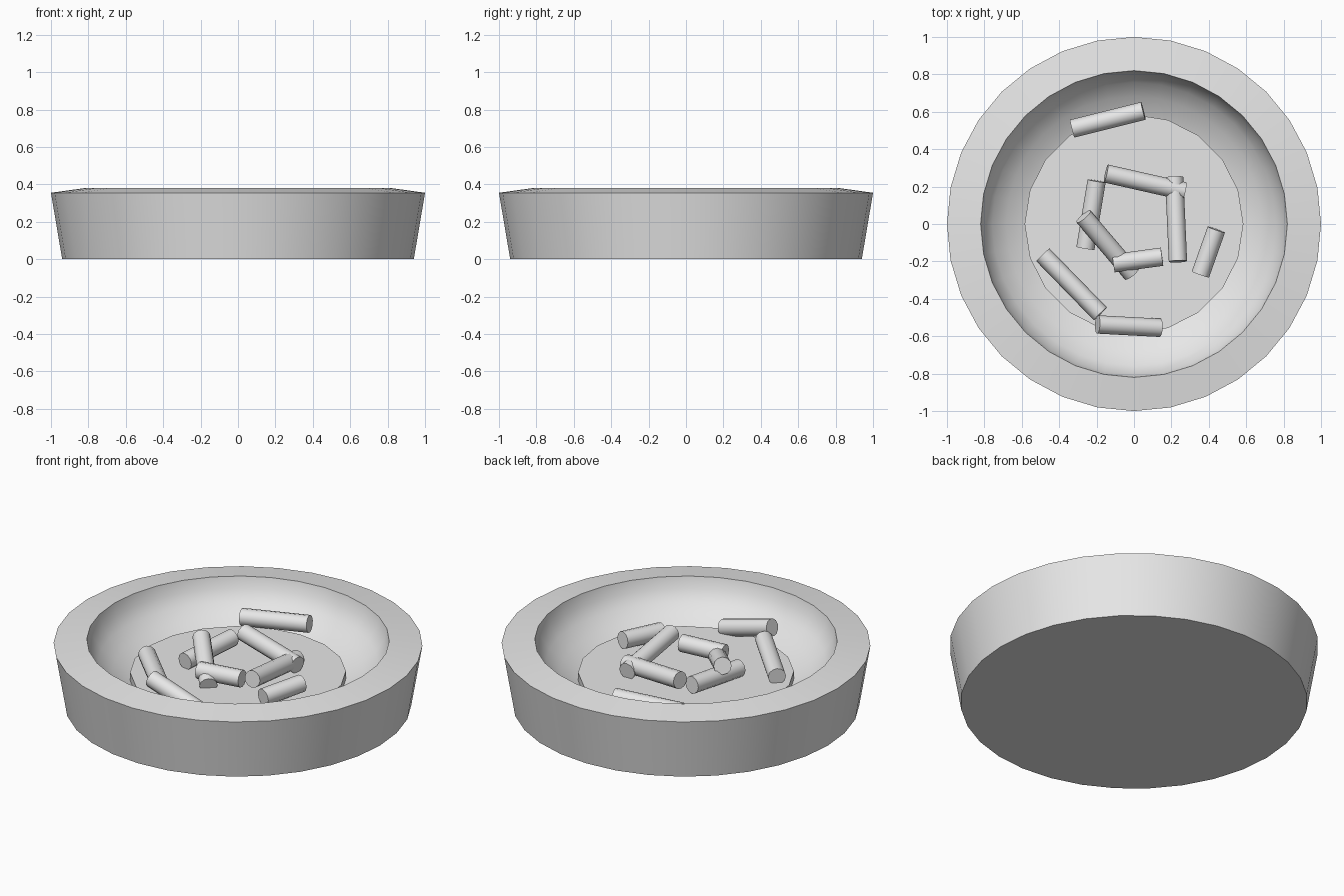
import bpy, bmesh, math
from mathutils import Vector

if "Cube" in bpy.data.objects:
    bpy.data.objects.remove(bpy.data.objects["Cube"])

grey = bpy.data.materials.new("light_grey")
grey.diffuse_color = (0.8, 0.8, 0.8, 1)
grey.use_nodes = True
grey.node_tree.nodes["Principled BSDF"].inputs["Base Color"].default_value = grey.diffuse_color


def finish(bm, name, angle=30):
    bmesh.ops.remove_doubles(bm, verts=bm.verts, dist=1e-5)
    bmesh.ops.recalc_face_normals(bm, faces=bm.faces)
    me = bpy.data.meshes.new(name)
    bm.to_mesh(me)
    bm.free()
    me.materials.append(grey)
    ob = bpy.data.objects.new(name, me)
    bpy.context.collection.objects.link(ob)
    bpy.ops.object.select_all(action='DESELECT')
    ob.select_set(True)
    bpy.context.view_layer.objects.active = ob
    bpy.ops.object.shade_smooth_by_angle(angle=math.radians(angle))
    return ob


def lathe(name, profile, sides):
    """Spin (radius, z) points into a closed solid."""
    bm = bmesh.new()
    vs = [bm.verts.new((r, 0, z)) for r, z in profile]
    es = [bm.edges.new(p) for p in zip(vs, vs[1:])]
    bmesh.ops.spin(bm, geom=vs + es, cent=(0, 0, 0), axis=(0, 0, 1),
                   angle=math.tau, steps=sides, use_merge=True)
    return finish(bm, name)


def stick(name, a, b, radius=0.049, sides=12):
    a, b = Vector(a), Vector(b)
    d = b - a
    bm = bmesh.new()
    bmesh.ops.create_cone(bm, cap_ends=True, segments=sides, radius1=radius,
                          radius2=radius, depth=d.length)
    bm.transform(d.to_track_quat('Z', 'Y').to_matrix().to_4x4())
    bmesh.ops.translate(bm, verts=bm.verts, vec=(a + b) / 2)
    return finish(bm, name, 40)


# Round dish: tapered outside, sloping rim, rounded hollow
hollow = [(0.82 * math.cos(t), 0.38 - 0.34 * math.sin(t))
          for t in (math.radians(90 * i / 8) for i in range(9))]
hollow[-1] = (0, 0.04)
lathe("dish", [(0, 0), (0.94, 0), (1.0, 0.355)] + hollow, 32)

# Raised floor disc inside the hollow
lathe("dish_floor", [(0, 0.07), (0.585, 0.07), (0.585, 0.19), (0, 0.19)], 20)

# Short round sticks scattered in the dish
ENDS = [
    ((-0.33, 0.51, 0.235), (0.05, 0.605, 0.258)),
    ((-0.15, 0.27, 0.282), (0.27, 0.175, 0.235)),
    ((0.215, 0.25, 0.23), (0.235, -0.20, 0.285)),
    ((-0.20, 0.23, 0.252), (-0.26, -0.13, 0.232)),
    ((-0.27, 0.04, 0.312), (-0.01, -0.265, 0.205)),
    ((-0.11, -0.21, 0.25), (0.15, -0.175, 0.255)),
    ((0.44, -0.03, 0.25), (0.355, -0.27, 0.235)),
    ((-0.487, -0.165, 0.228), (-0.18, -0.48, 0.25)),
    ((-0.195, -0.537, 0.302), (0.14, -0.555, 0.205)),
]
for i, (a, b) in enumerate(ENDS, 1):
    stick(f"stick_{i}", a, b)
